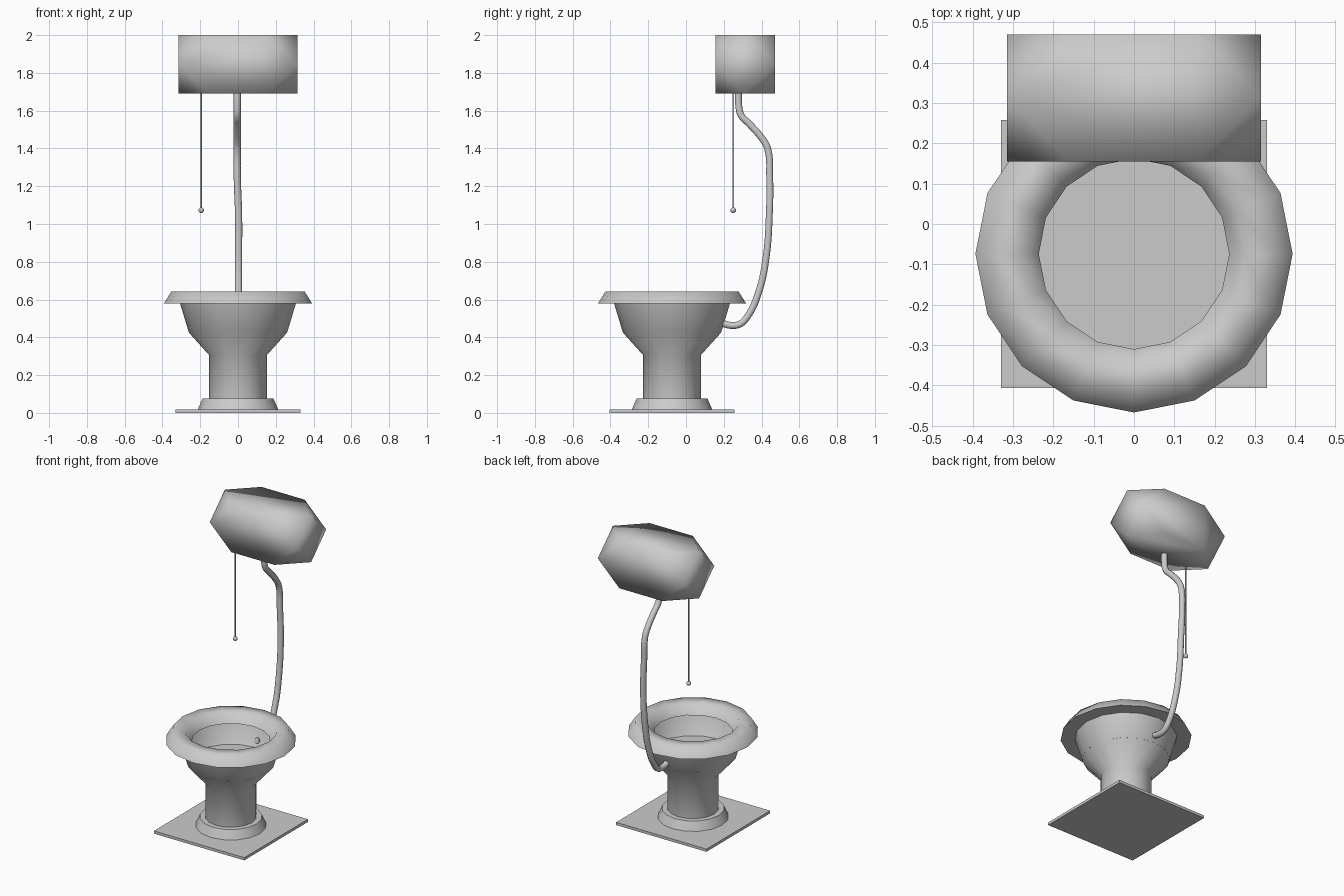
import bpy, bmesh, math

if "Cube" in bpy.data.objects:
    bpy.data.objects.remove(bpy.data.objects["Cube"])

SIDES = 16
CY = -0.074  # bowl axis in y


def finish(bm, name, angle=None):
    bmesh.ops.recalc_face_normals(bm, faces=bm.faces)
    me = bpy.data.meshes.new(name)
    bm.to_mesh(me)
    bm.free()
    ob = bpy.data.objects.new(name, me)
    bpy.context.collection.objects.link(ob)
    if angle:
        smooth(ob, angle)
    return ob


def smooth(ob, angle):
    bpy.ops.object.select_all(action='DESELECT')
    ob.select_set(True)
    bpy.context.view_layer.objects.active = ob
    bpy.ops.object.shade_smooth_by_angle(angle=math.radians(angle))


def lathe(name, profile, closed=False, angle=50):
    """Revolve (radius, z) points around the bowl axis."""
    bm = bmesh.new()
    rings = []
    for r, z in profile:
        rings.append([bm.verts.new((r * math.cos(2 * math.pi * i / SIDES),
                                    CY + r * math.sin(2 * math.pi * i / SIDES), z))
                      for i in range(SIDES)])
    pairs = list(zip(rings, rings[1:]))
    if closed:
        pairs.append((rings[-1], rings[0]))
    for a, b in pairs:
        for i in range(SIDES):
            j = (i + 1) % SIDES
            bm.faces.new((a[i], a[j], b[j], b[i]))
    return finish(bm, name, angle)


def tube(name, pts, radius, res=3):
    cu = bpy.data.curves.new(name, 'CURVE')
    cu.dimensions = '3D'
    cu.bevel_depth = radius
    cu.bevel_resolution = res
    cu.resolution_u = 5
    cu.use_fill_caps = True
    sp = cu.splines.new('BEZIER')
    sp.bezier_points.add(len(pts) - 1)
    for bp, p in zip(sp.bezier_points, pts):
        bp.co = p
        bp.handle_left_type = bp.handle_right_type = 'AUTO'
    ob = bpy.data.objects.new(name, cu)
    bpy.context.collection.objects.link(ob)
    bpy.ops.object.select_all(action='DESELECT')
    ob.select_set(True)
    bpy.context.view_layer.objects.active = ob
    bpy.ops.object.convert(target='MESH')
    smooth(bpy.context.object, 60)


# floor plate
bm = bmesh.new()
bmesh.ops.create_cube(bm, size=1)
bmesh.ops.scale(bm, vec=(0.66, 0.664, 0.018), verts=bm.verts)
bmesh.ops.translate(bm, vec=(0, CY, 0.009), verts=bm.verts)
finish(bm, "floor_plate")

# foot flange, pedestal with bowl, rim, water
lathe("foot_flange", [(0.213, 0.018), (0.188, 0.075), (0.15, 0.075)])
lathe("bowl", [(0.154, 0.018), (0.154, 0.307), (0.260, 0.425), (0.307, 0.58)])
lathe("rim", [(0.393, 0.578), (0.353, 0.642), (0.277, 0.642), (0.236, 0.578)],
      closed=True, angle=80)
bm = bmesh.new()
bmesh.ops.create_circle(bm, cap_ends=True, segments=SIDES, radius=0.262)
bmesh.ops.translate(bm, vec=(0, CY, 0.43), verts=bm.verts)
finish(bm, "water")

# cistern: box whose corners are cut back to the edge midpoints
bm = bmesh.new()
for a in (-1, 1):
    for b in (-1, 1):
        for c in ((0.1575 * a, 0.1575 * b, None), (0.315 * a, 0.1575 * b, 0),
                  (0.315 * a, 0, 0.155 * b)):
            for z in ((-0.155, 0.155) if c[2] is None else (c[2],)):
                bm.verts.new((c[0], c[1] + 0.3125, z + 1.845))
bmesh.ops.convex_hull(bm, input=bm.verts)
bmesh.ops.dissolve_limit(bm, angle_limit=0.02, verts=bm.verts, edges=bm.edges)
finish(bm, "cistern", 180)

# flush pipe
tube("flush_pipe", [(-0.004, y, z) if z > 1.2 else (0.003, y, z) for y, z in (
    (0.28, 1.74), (0.28, 1.62), (0.292, 1.575), (0.335, 1.53), (0.405, 1.45),
    (0.432, 1.40), (0.443, 1.25), (0.441, 1.05), (0.425, 0.83), (0.385, 0.64),
    (0.325, 0.51), (0.285, 0.47), (0.24, 0.463), (0.19, 0.475))], 0.019)

# pull chain and knob
tube("pull_chain", [(-0.195, 0.25, 1.72), (-0.195, 0.25, 1.075)], 0.004, 1)
bm = bmesh.new()
bmesh.ops.create_uvsphere(bm, u_segments=16, v_segments=8, radius=0.0145)
bmesh.ops.translate(bm, vec=(-0.195, 0.25, 1.073), verts=bm.verts)
finish(bm, "chain_knob", 60)
